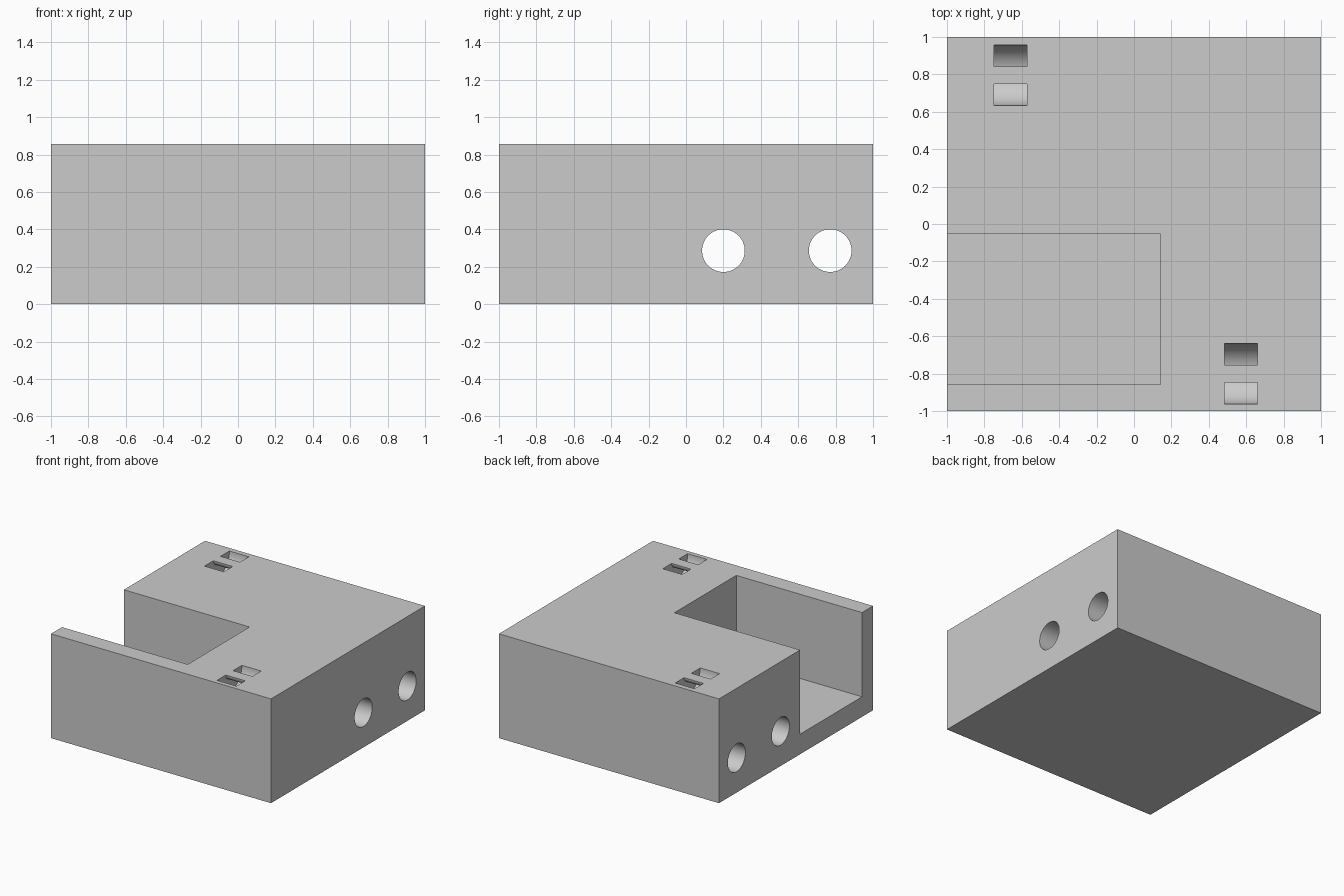
import bpy, bmesh, math

if "Cube" in bpy.data.objects:
    bpy.data.objects.remove(bpy.data.objects["Cube"])

H = 0.857  # block height

grey = bpy.data.materials.new("light_grey")
grey.diffuse_color = (0.6, 0.6, 0.6, 1)
grey.use_nodes = True
grey.node_tree.nodes["Principled BSDF"].inputs["Base Color"].default_value = grey.diffuse_color


def box(name, x, y, z):
    """Box spanning the given (min, max) ranges."""
    bpy.ops.mesh.primitive_cube_add(size=1, location=[sum(r) / 2 for r in (x, y, z)])
    ob = bpy.context.object
    ob.name = name
    ob.scale = [r[1] - r[0] for r in (x, y, z)]
    bpy.ops.object.transform_apply(location=True, rotation=True, scale=True)
    return ob


def ring(name, x, y, z, inner, outer, n=64):
    """Square-section ring about the x axis, x given as (min, max)."""
    bm = bmesh.new()
    section = [(x[0], inner), (x[1], inner), (x[1], outer), (x[0], outer)]
    loops = []
    for i in range(n):
        a = 2 * math.pi * i / n
        loops.append([bm.verts.new((px, y + r * math.cos(a), z + r * math.sin(a)))
                      for px, r in section])
    for i in range(n):
        a, b = loops[i], loops[(i + 1) % n]
        for j in range(4):
            k = (j + 1) % 4
            bm.faces.new((a[j], a[k], b[k], b[j]))
    bmesh.ops.recalc_face_normals(bm, faces=bm.faces)
    mesh = bpy.data.meshes.new(name)
    bm.to_mesh(mesh)
    bm.free()
    ob = bpy.data.objects.new(name, mesh)
    bpy.context.collection.objects.link(ob)
    return ob


# Main block
block = box("block", (-1, 1), (-1, 1), (0, H))
block.data.materials.append(grey)

# Pocket open to the top and left side
cutters = [box("pocket_cutter", (-1.2, 0.143), (-0.857, -0.053), (0.165, 1.2))]

# Two round bores running the full width
for y in (0.2, 0.771):
    bpy.ops.mesh.primitive_cylinder_add(vertices=64, radius=0.114, depth=2.4,
                                        location=(0, y, 0.286),
                                        rotation=(0, math.pi / 2, 0))
    bpy.context.object.name = "bore_cutter"
    cutters.append(bpy.context.object)

# Curved strap tunnels that surface as pairs of slots
for x, y in ((-0.66, 0.795), (0.571, -0.801)):
    cutters.append(ring("strap_tunnel_cutter", (x - 0.088, x + 0.088), y, H, 0.047, 0.162))

# Cut everything out of the block
for cutter in cutters:
    cutter.hide_render = True
    mod = block.modifiers.new(cutter.name, 'BOOLEAN')
    mod.operation = 'DIFFERENCE'
    mod.solver = 'EXACT'
    mod.object = cutter
    bpy.context.view_layer.objects.active = block
    bpy.ops.object.modifier_apply(modifier=mod.name)
    bpy.data.objects.remove(cutter)

# Smooth bores and tunnels, sharp edges elsewhere
bpy.ops.object.select_all(action='DESELECT')
block.select_set(True)
bpy.context.view_layer.objects.active = block
bpy.ops.object.shade_smooth_by_angle(angle=math.radians(30))
